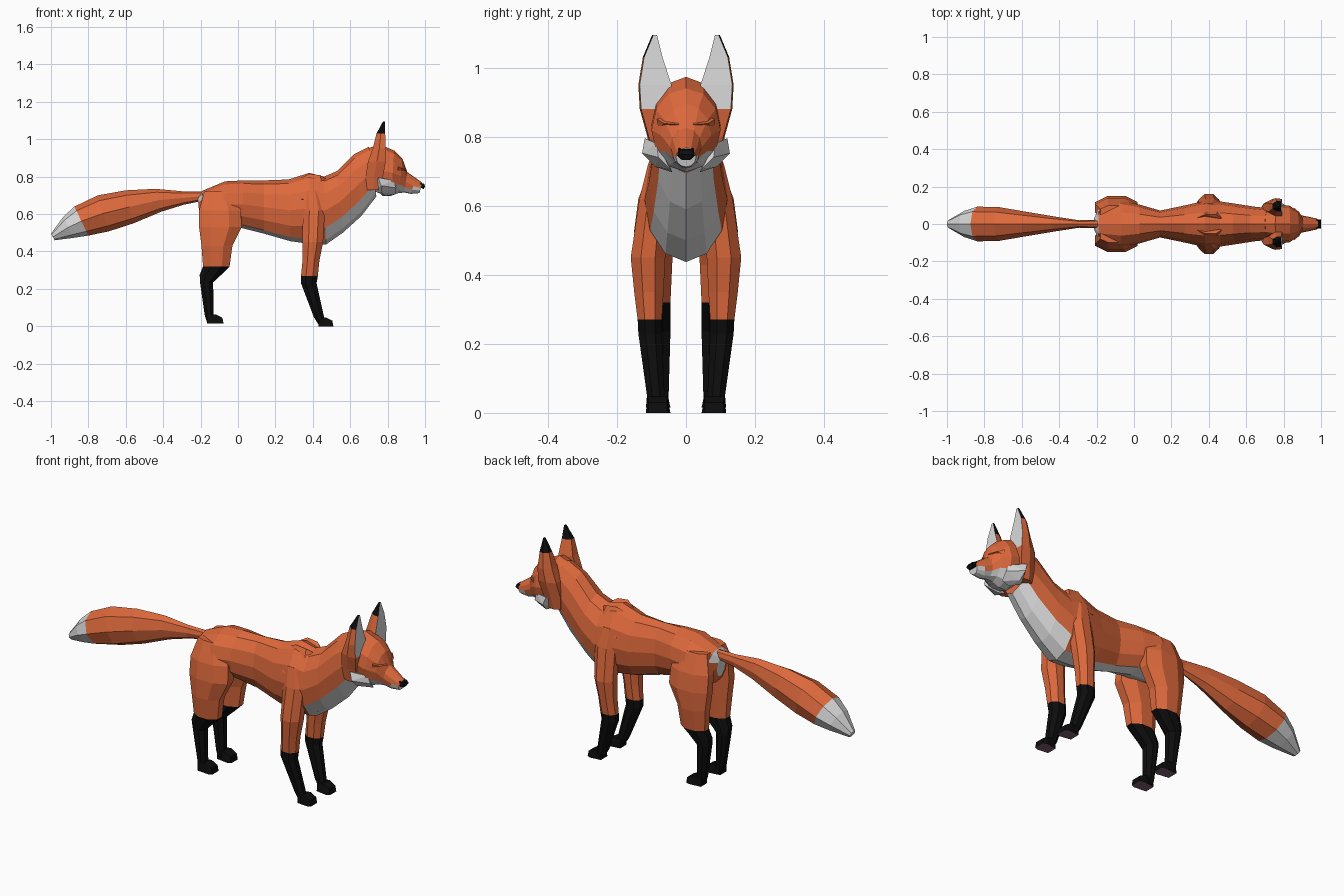
import bpy, bmesh
from math import pi, sin, cos
from mathutils import Vector as V

cube = bpy.data.objects.get("Cube")
if cube:
    bpy.data.objects.remove(cube)


def material(name, rgb):
    m = bpy.data.materials.new(name)
    m.use_nodes = True
    m.diffuse_color = (*rgb, 1)
    bsdf = next(n for n in m.node_tree.nodes if n.type == 'BSDF_PRINCIPLED')
    bsdf.inputs["Base Color"].default_value = (*rgb, 1)
    bsdf.inputs["Roughness"].default_value = 0.9
    return m


MATS = [material("rust orange", (.72, .14, .045)), material("pale fur", (.70, .70, .70)),
        material("black fur", (.004, .004, .004)), material("mauve pads", (.2, .11, .16))]
ORANGE, PALE, BLACK, MAUVE = range(4)


def finish(name, bm, rule, mirror=False):
    """Colour faces by rule(centre, normal) and make the object."""
    bmesh.ops.recalc_face_normals(bm, faces=bm.faces)
    for f in bm.faces:
        f.material_index = rule(f.calc_center_median(), f.normal)
    me = bpy.data.meshes.new(name)
    bm.to_mesh(me)
    bm.free()
    for m in MATS:
        me.materials.append(m)
    ob = bpy.data.objects.new(name, me)
    bpy.context.collection.objects.link(ob)
    if mirror:
        mod = ob.modifiers.new("Mirror", 'MIRROR')
        mod.use_axis = (False, True, False)
        mod.use_mirror_merge = False
    return ob


def loft(name, rings, rule, mirror=False):
    """Skin a list of point rings and close both ends."""
    bm = bmesh.new()
    loops = [[bm.verts.new(p) for p in r] for r in rings]
    n = len(loops[0])
    for a, b in zip(loops, loops[1:]):
        for j in range(n):
            k = (j + 1) % n
            bm.faces.new((a[j], a[k], b[k], b[j]))
    bm.faces.new(loops[0])
    bm.faces.new(loops[-1])
    return finish(name, bm, rule, mirror)


def hull(name, pts, rule, mirror=False):
    bm = bmesh.new()
    for p in pts:
        bm.verts.new(p)
    res = bmesh.ops.convex_hull(bm, input=bm.verts)
    loose = [v for v in bm.verts if not v.link_faces]
    bmesh.ops.delete(bm, geom=loose, context='VERTS')
    return finish(name, bm, rule, mirror)


def upright(xt, zt, xb, zb, w, n=12):
    """Ring hung between a top point and a bottom point, half width w."""
    top, bot = V((xt, 0, zt)), V((xb, 0, zb))
    mid, half = (top + bot) / 2, (top - bot) / 2
    return [mid + half * cos(2 * pi * j / n) + V((0, w * sin(2 * pi * j / n), 0))
            for j in range(n)]


def level(z, x0, x1, y0, y1, n=8):
    """Level eight-sided ring filling a rectangle."""
    r = 1 / cos(pi / n) / 2
    return [V(((x0 + x1) / 2 + (x1 - x0) * r * cos(2 * pi * (j + .5) / n),
               (y0 + y1) / 2 + (y1 - y0) * r * sin(2 * pi * (j + .5) / n), z))
            for j in range(n)]


# Body and neck: pale rump patch, belly and chest
def body_rule(c, n):
    if c.x < -.2:
        return PALE
    if c.x > .44:
        return PALE if c.z < .53 + (c.x - .46) * .78 else ORANGE
    return PALE if c.x > -.05 and n.z < -.75 else ORANGE


loft("body", [upright(*r) for r in [
    (-.215, .69, -.205, .58, .035),
    (-.19, .725, -.18, .54, .10),
    (-.07, .775, -.08, .53, .125),
    (.03, .78, .02, .525, .105),
    (.14, .78, .14, .495, .072),
    (.27, .785, .28, .455, .10),
    (.38, .82, .39, .44, .125),
    (.46, .80, .47, .437, .12),
    (.53, .83, .56, .50, .108),
    (.62, .92, .66, .59, .093),
    (.70, .96, .74, .695, .085)]], body_rule)

# Shoulder blades
hull("shoulder_blades", [(x, y, z) for x, y, z in [
    (.33, .03, .79), (.38, .05, .815), (.44, .05, .808), (.47, .03, .79),
    (.34, .11, .68), (.46, .11, .68), (.35, .04, .65), (.45, .04, .65)]],
    lambda c, n: ORANGE, True)

# Tail with a pale tip
loft("tail", [upright(*r, n=8) for r in [
    (-.17, .72, -.17, .675, .022),
    (-.30, .722, -.29, .65, .02),
    (-.44, .735, -.41, .613, .04),
    (-.60, .727, -.56, .55, .066),
    (-.75, .70, -.69, .508, .09),
    (-.875, .64, -.80, .485, .093),
    (-.935, .585, -.88, .473, .07),
    (-1.0, .495, -.98, .46, .022)]],
    lambda c, n: PALE if c.x + .5 * (c.z - .56) < -.84 else ORANGE)

# Front legs and feet
loft("front_legs", [level(*r) for r in [
    (.72, .35, .44, .05, .11),
    (.62, .347, .465, .05, .135),
    (.45, .345, .455, .06, .16),
    (.35, .345, .435, .065, .15),
    (.27, .337, .427, .07, .14),
    (.23, .337, .42, .07, .138),
    (.05, .405, .46, .062, .113),
    (.01, .43, .475, .062, .11)]],
    lambda c, n: BLACK if c.z < .27 else ORANGE, True)

# Hind legs
loft("hind_legs", [level(*r) for r in [
    (.72, -.18, -.03, .03, .10),
    (.62, -.208, .015, .03, .138),
    (.53, -.208, .02, .035, .15),
    (.43, -.195, -.03, .04, .148),
    (.32, -.187, -.045, .045, .135),
    (.275, -.205, -.09, .045, .125),
    (.235, -.203, -.133, .045, .118),
    (.06, -.178, -.13, .05, .108),
    (.02, -.165, -.12, .05, .105)]],
    lambda c, n: BLACK if c.z < .32 else ORANGE, True)


def foot(name, heel, toe, z):
    hull(name, [(x, y, z + h) for x, h, ys in [
        (heel, 0, (.055, .11)), (heel, .045, (.06, .108)), (toe - .04, .048, (.055, .112)),
        (toe - .02, 0, (.045, .116)), (toe, 0, (.055, .108)), (toe - .006, .03, (.055, .108))]
        for y in ys], lambda c, n: MAUVE if n.z < -.9 else BLACK, True)


foot("front_feet", .43, .51, 0)
foot("hind_feet", -.165, -.077, .015)


# Head and muzzle with a pale jaw
def head_rule(c, n):
    return PALE if c.z < (.74 if c.x > .8 else .77) else ORANGE


loft("head", [upright(*r) for r in [
    (.69, .95, .74, .73, .08),
    (.755, .973, .775, .697, .10),
    (.835, .94, .82, .698, .10),
    (.88, .895, .86, .713, .073),
    (.905, .825, .89, .715, .046),
    (.95, .793, .925, .708, .038),
    (.985, .768, .97, .712, .029)]], head_rule)

# Brow ridges
hull("brows", [(.84, .03, .87), (.86, .085, .85), (.905, .02, .835), (.885, .062, .838),
               (.85, .03, .83), (.85, .08, .825)], lambda c, n: ORANGE, True)

# Nose
hull("nose", [(x, y * s, z) for x, y, z in [
    (.975, .022, .767), (.995, .016, .762), (1.0, .024, .748),
    (.993, .012, .733), (.97, .026, .745)] for s in (1, -1)], lambda c, n: BLACK)

# Pale cheek ruffs
hull("cheeks", [(.74, .07, .78), (.75, .12, .795), (.765, .127, .752), (.77, .09, .713),
                (.79, .04, .697), (.83, .085, .78), (.845, .08, .74), (.84, .045, .705),
                (.735, .06, .72)], lambda c, n: PALE, True)


# Ears: pale front, black tip on the back
def ear_rule(c, n):
    if n.x > .6 and c.z > .86:
        return PALE
    return BLACK if c.z > 1.03 else ORANGE


def ear_ring(z, front, back, inner, outer):
    """Wide front edge, bevelled sides and a narrower back."""
    mid = (inner + outer) / 2
    side = (front + back) / 2
    return [V((front, inner, z)), V((front, outer, z)), V((side, outer + .004, z)),
            V((back, (mid + outer) / 2, z)), V((back, (mid + inner) / 2, z)),
            V((side, inner, z))]


loft("ears", [ear_ring(*r) for r in [
    (.73, .75, .69, .05, .095),
    (.80, .775, .682, .05, .108),
    (.88, .79, .695, .055, .13),
    (.95, .79, .72, .042, .134),
    (1.03, .787, .74, .068, .121),
    (1.095, .785, .775, .084, .094)]], ear_rule, True)
